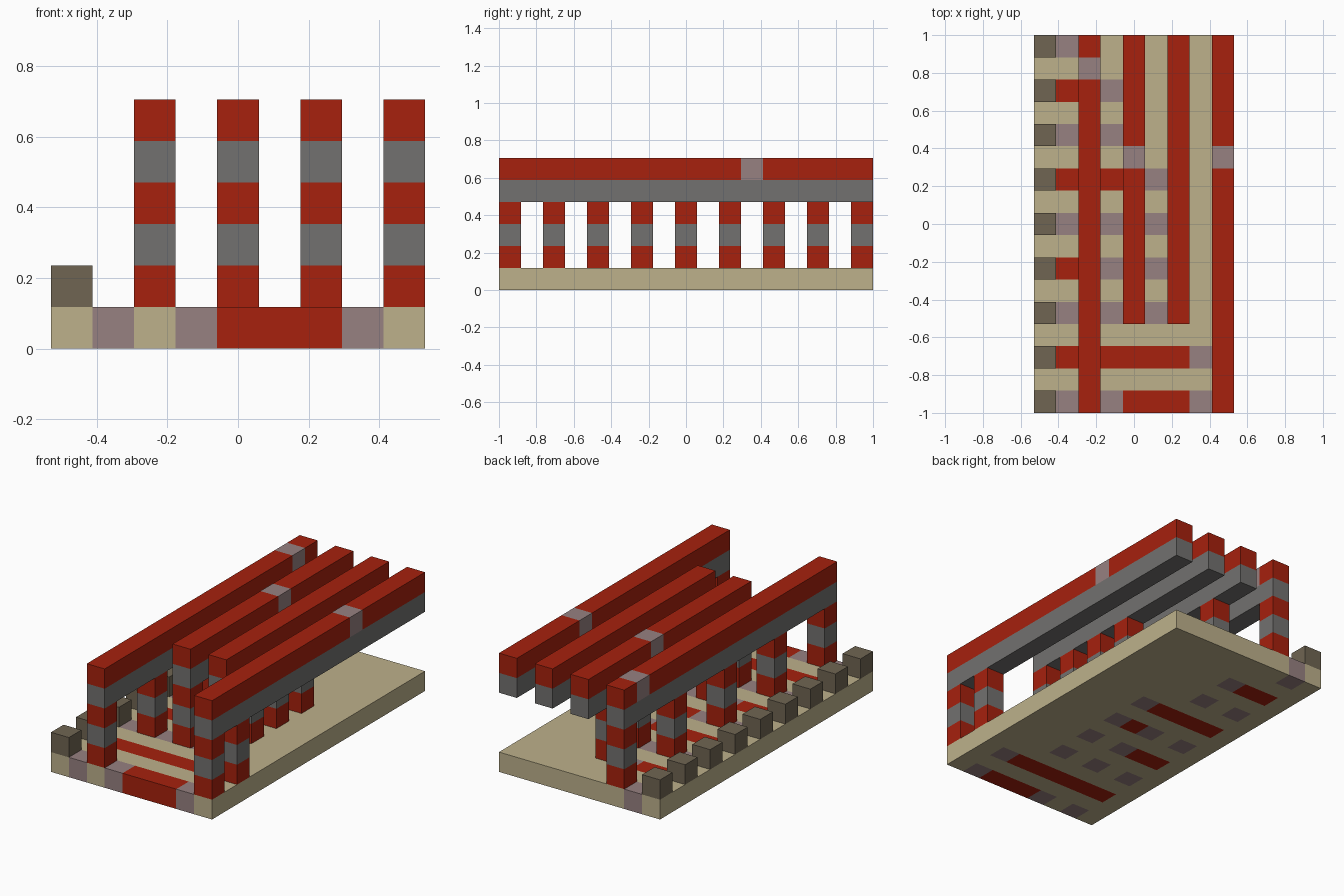
import bpy
import bmesh
from mathutils import Vector

old = bpy.data.objects.get("Cube")
if old:
    bpy.data.objects.remove(old, do_unlink=True)

# Everything sits on a 9 x 17 x 6 grid of cubic cells
CELL = 2 / 17
ORIGIN = Vector((-4.5, -8.5, 0))
PALETTE = {
    "tan": (0.51, 0.44, 0.26),
    "red": (0.385, 0.015, 0.004),
    "grey": (0.17, 0.165, 0.16),
    "mauve": (0.31, 0.22, 0.22),
    "brown": (0.16, 0.13, 0.085),
}
NAMES = list(PALETTE)
MATERIALS = []
for label, rgb in PALETTE.items():
    mat = bpy.data.materials.new(label)
    mat.use_nodes = True
    mat.diffuse_color = (*rgb, 1)
    bsdf = next(n for n in mat.node_tree.nodes if n.type == "BSDF_PRINCIPLED")
    bsdf.inputs["Base Color"].default_value = (*rgb, 1)
    MATERIALS.append(mat)


def block(name, start, size, colour_of):
    """A box cut along the cell lines, each face coloured by its cell."""
    start, size = Vector(start), Vector(size)
    bm = bmesh.new()
    bmesh.ops.create_cube(bm, size=1)
    for v in bm.verts:
        v.co = start + (v.co + Vector((0.5, 0.5, 0.5))) * size
    for axis in range(3):
        normal = Vector((0, 0, 0))
        normal[axis] = 1
        for step in range(1, int(size[axis])):
            bmesh.ops.bisect_plane(
                bm, geom=bm.verts[:] + bm.edges[:] + bm.faces[:],
                plane_co=start + normal * step, plane_no=normal)
    bm.normal_update()
    for f in bm.faces:
        inside = f.calc_center_median() - f.normal * 0.5
        cell = [int(c) for c in inside]
        f.material_index = NAMES.index(colour_of(*cell))
    for v in bm.verts:
        v.co = (v.co + ORIGIN) * CELL
    mesh = bpy.data.meshes.new(name)
    bm.to_mesh(mesh)
    bm.free()
    for mat in MATERIALS:
        mesh.materials.append(mat)
    obj = bpy.data.objects.new(name, mesh)
    bpy.context.collection.objects.link(obj)
    return obj


# Inlaid lines in the base, one string per even row: t tan, m mauve, r red
INLAYS = ["tmtmrrrmt", "trrrrrrmt", "tmtmtmttt", "trrmtmttt", "tmtmrmttt",
          "trrrrmttt", "tmtmttttt", "trrmttttt", "tmttttttt"]
LETTERS = {"t": "tan", "m": "mauve", "r": "red"}


def base_colour(i, j, k):
    return "tan" if j % 2 else LETTERS[INLAYS[j // 2][i]]


block("base_slab", (0, 0, 0), (9, 17, 1), base_colour)

# Row of small input blocks along one edge
for j in range(0, 17, 2):
    block(f"edge_block_{j // 2}", (0, j, 1), (1, 1, 1), lambda i, j, k: "brown")

# Beams: column, first row, row of the mauve marker, rows with pillars
BEAMS = [
    (2, 0, 15, (0, 4, 8, 12, 16)),
    (4, 4, 11, (4, 6, 12, 14)),
    (6, 4, None, (4, 6, 8, 10)),
    (8, 0, 11, (0, 2)),
]
for col, first, marker, pillars in BEAMS:
    def beam_colour(i, j, k):
        if k == 4:
            return "grey"
        return "mauve" if j == marker else "red"

    block(f"beam_{col // 2}", (col, first, 4), (1, 17 - first, 2), beam_colour)
    # Banded pillars carrying the beam
    for j in pillars:
        block(f"pillar_{col // 2}_{j // 2}", (col, j, 1), (1, 1, 3),
              lambda i, j, k: "grey" if k == 2 else "red")
